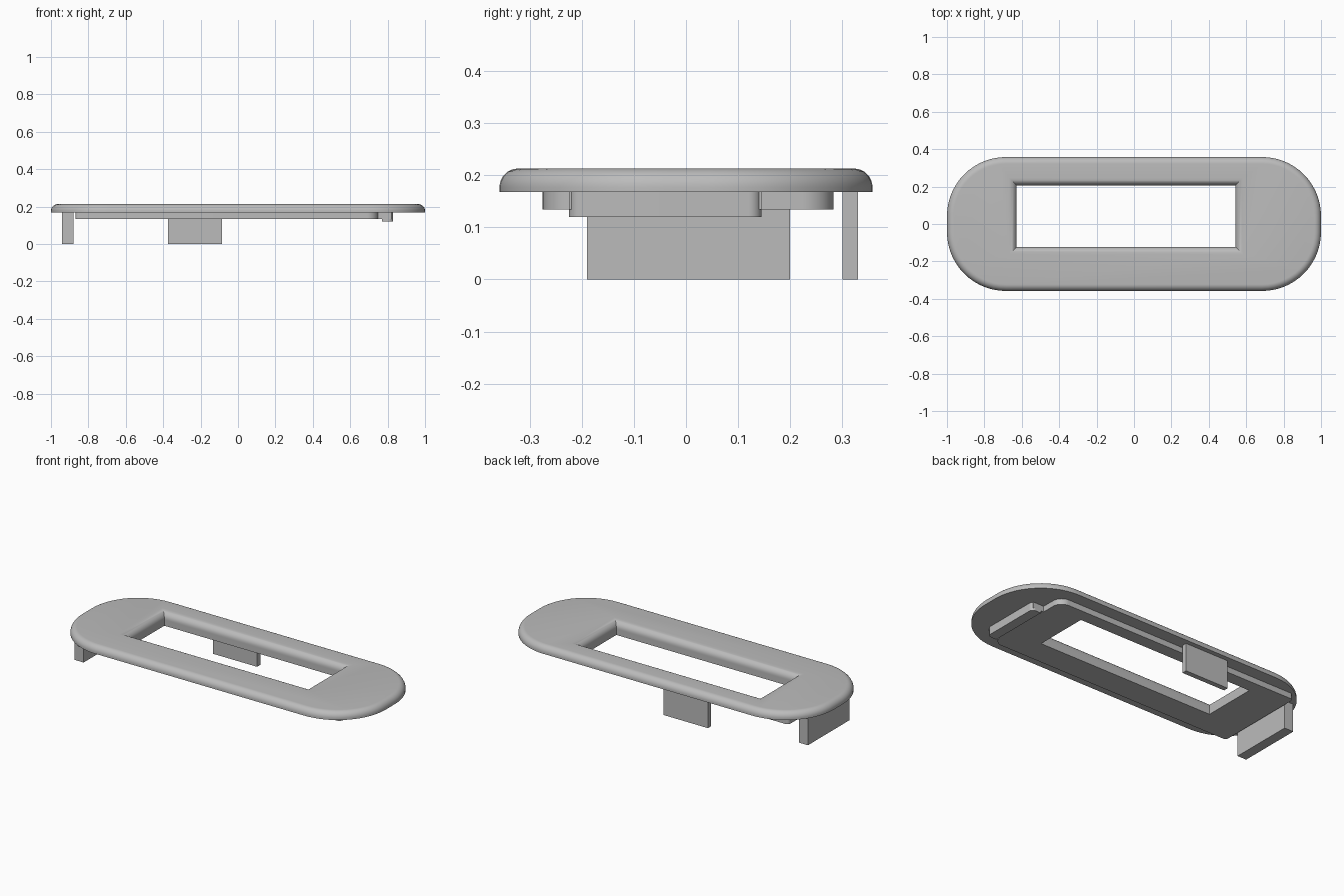
import bpy, bmesh, math

cube = bpy.data.objects.get("Cube")
if cube:
    bpy.data.objects.remove(cube, do_unlink=True)

grey = bpy.data.materials.new("plain grey")
grey.use_nodes = True
colour = (0.5, 0.5, 0.5, 1)
grey.diffuse_color = colour
grey.node_tree.nodes["Principled BSDF"].inputs["Base Color"].default_value = colour


def loft(name, rings):
    """Solid through stacked rings of (x, y, z) points with equal counts."""
    bm = bmesh.new()
    loops = [[bm.verts.new(p) for p in ring] for ring in rings]
    n = len(loops[0])
    for low, high in zip(loops, loops[1:]):
        for i in range(n):
            j = (i + 1) % n
            bm.faces.new((low[i], low[j], high[j], high[i]))
    bm.faces.new(loops[0][::-1])
    bm.faces.new(loops[-1])
    bmesh.ops.recalc_face_normals(bm, faces=bm.faces)
    mesh = bpy.data.meshes.new(name)
    bm.to_mesh(mesh)
    bm.free()
    obj = bpy.data.objects.new(name, mesh)
    bpy.context.collection.objects.link(obj)
    mesh.materials.append(grey)
    return obj


def rounded(x0, x1, y0, y1, radii, z, steps=14):
    """Rectangle ring; radii run +x+y, -x+y, -x-y, +x-y."""
    corners = ((x1, y1, 1, 1), (x0, y1, -1, 1), (x0, y0, -1, -1), (x1, y0, 1, -1))
    ring = []
    for k, ((x, y, sx, sy), r) in enumerate(zip(corners, radii)):
        for i in range(steps + 1 if r else 1):
            a = math.pi / 2 * (k + i / steps)
            if r:
                ring.append((x - sx * r + r * math.cos(a), y - sy * r + r * math.sin(a), z))
            else:
                ring.append((x, y, z))
    return ring


def block(name, x0, x1, y0, y1, z0, z1, radii=(0, 0, 0, 0)):
    return loft(name, [rounded(x0, x1, y0, y1, radii, z) for z in (z0, z1)])


def smooth(obj):
    bpy.ops.object.select_all(action="DESELECT")
    obj.select_set(True)
    bpy.context.view_layer.objects.active = obj
    bpy.ops.object.shade_smooth_by_angle(angle=math.radians(35))


BOTTOM, SEAT, TOP = 0.134, 0.168, 0.213
arc = [math.pi / 2 * i / 8 for i in range(9)]

# Oval bezel with a rounded upper rim
rim = 0.036
levels = [(0, SEAT)] + [(rim * (1 - math.cos(a)), TOP - rim * (1 - math.sin(a))) for a in arc]
bezel = loft("bezel", [rounded(-1 + d, 1 - d, -0.358 + d, 0.358 - d, (0.315 - d,) * 4, z)
                       for d, z in levels])

# Raised step under the bezel
insert = block("insert", -0.87, 0.75, -0.275, 0.283, BOTTOM, SEAT, (0.06, 0.02, 0.02, 0.06))

# Opening with a flared, mitred upper edge
flare = 0.04
levels = [(0, 0.05)] + [(flare * (1 - math.cos(a)), TOP - flare * (1 - math.sin(a))) for a in arc]
levels.append((flare, TOP + 0.1))
cutter = loft("opening_cutter", [rounded(-0.628 - d, 0.543 + d, -0.123 - d, 0.207 + d, (0,) * 4, z)
                                 for d, z in levels])
cutter.hide_render = True
for part in (bezel, insert):
    cut = part.modifiers.new("opening", "BOOLEAN")
    cut.operation = "DIFFERENCE"
    cut.solver = "EXACT"
    cut.object = cutter
    bpy.context.view_layer.objects.active = part
    bpy.ops.object.modifier_apply(modifier=cut.name)
bpy.data.objects.remove(cutter, do_unlink=True)

# End tongue with a lower lip
tongue = block("tongue", 0.74, 0.82, -0.225, 0.145, BOTTOM, SEAT)
lip = block("tongue_lip", 0.77, 0.83, -0.225, 0.145, 0.12, SEAT, (0.025, 0, 0, 0.025))

# Hanging tabs
block("end_tab", -0.94, -0.88, -0.19, 0.2, 0, SEAT)
block("back_tab", -0.375, -0.085, 0.3, 0.33, 0, SEAT)

for part in (bezel, insert, lip):
    smooth(part)
